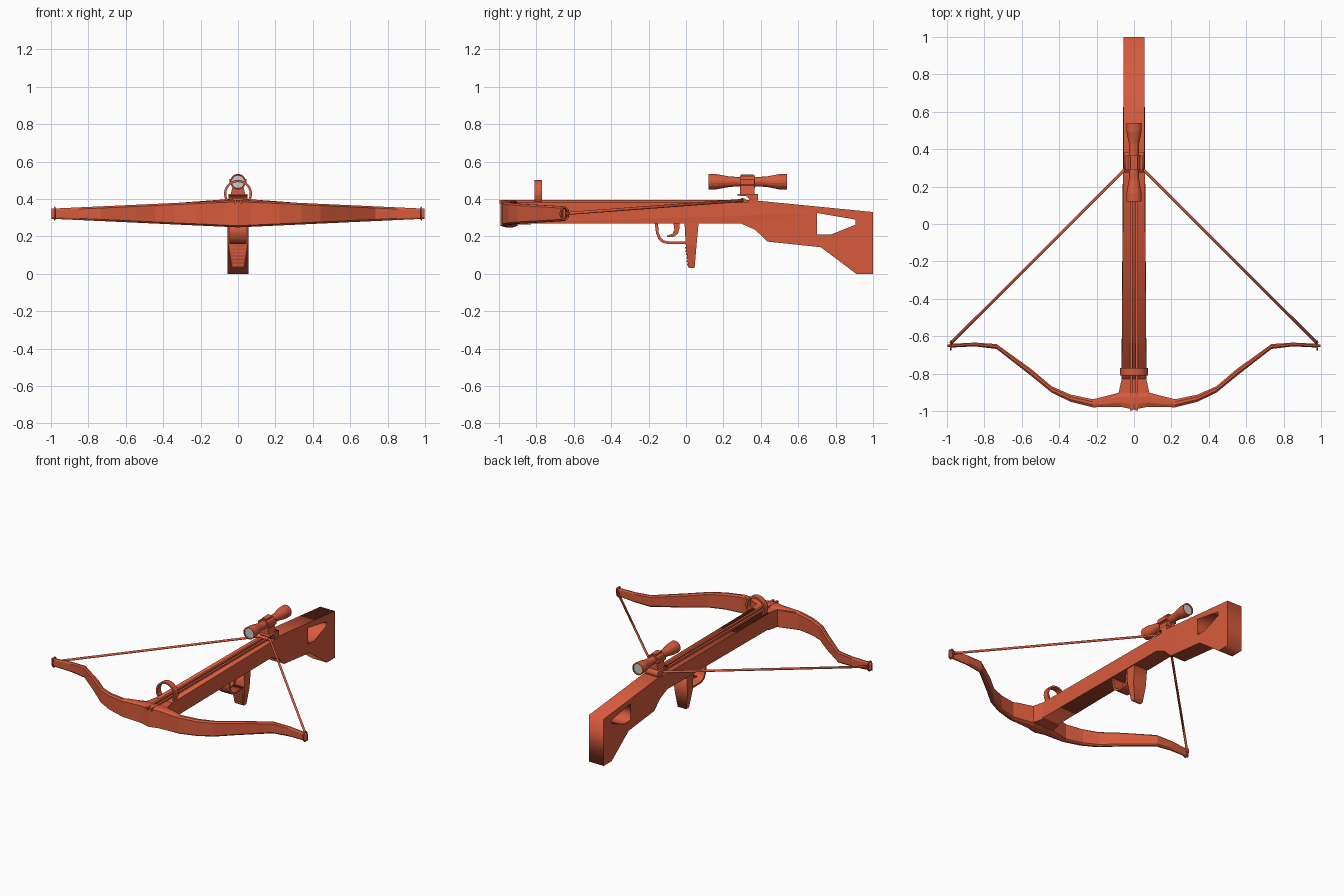
import bpy, bmesh, math
from mathutils import Matrix, Vector

if "Cube" in bpy.data.objects:
    bpy.data.objects.remove(bpy.data.objects["Cube"])

red = bpy.data.materials.new("painted_red")
red.diffuse_color = (0.68, 0.105, 0.045, 1)
red.use_nodes = True
red.node_tree.nodes["Principled BSDF"].inputs["Base Color"].default_value = red.diffuse_color
AXES = Matrix(((0, 0, 1), (1, 0, 0), (0, 1, 0)))   # (y, z, x) -> (x, y, z)


def finish(name, bm, mat=red):
    bmesh.ops.remove_doubles(bm, verts=bm.verts, dist=1e-5)
    bmesh.ops.recalc_face_normals(bm, faces=bm.faces)
    me = bpy.data.meshes.new(name)
    bm.to_mesh(me)
    bm.free()
    if mat:
        me.materials.append(mat)
    ob = bpy.data.objects.new(name, me)
    bpy.context.collection.objects.link(ob)
    return ob


def from_curve(cu):
    tmp = bpy.data.objects.new("tmp", cu)
    bpy.context.collection.objects.link(tmp)
    bpy.context.view_layer.update()
    me = bpy.data.meshes.new_from_object(tmp.evaluated_get(bpy.context.evaluated_depsgraph_get()))
    bpy.data.objects.remove(tmp)
    bm = bmesh.new()
    bm.from_mesh(me)
    bpy.data.meshes.remove(me)
    return bm


def plate(name, loops, half, width=None):
    """Side profiles (y, z), extra loops are holes; width(y, z) rescales x."""
    cu = bpy.data.curves.new(name, 'CURVE')
    cu.dimensions, cu.fill_mode, cu.extrude = '2D', 'BOTH', half
    for pts in loops:
        sp = cu.splines.new('POLY')
        sp.points.add(len(pts) - 1)
        for p, (y, z) in zip(sp.points, pts):
            p.co = (y, z, 0, 1)
        sp.use_cyclic_u = True
    bm = from_curve(cu)
    for v in bm.verts:
        v.co = AXES @ v.co
        if width:
            v.co.x *= width(v.co.y, v.co.z) / half
    return finish(name, bm)


def tube(name, pts, r):
    cu = bpy.data.curves.new(name, 'CURVE')
    cu.dimensions, cu.bevel_depth, cu.bevel_resolution = '3D', r, 2
    cu.use_fill_caps = True
    sp = cu.splines.new('POLY')
    sp.points.add(len(pts) - 1)
    for p, c in zip(sp.points, pts):
        p.co = (*c, 1)
    return finish(name, from_curve(cu))


def box(name, x, y, z):
    bm = bmesh.new()
    bmesh.ops.create_cube(bm, size=1)
    for v in bm.verts:
        v.co = Vector([a + (b - a) * (c + .5) for (a, b), c in zip((x, y, z), v.co)])
    return finish(name, bm)


def loft(name, rings, closed=False):
    bm = bmesh.new()
    rows = [[bm.verts.new(c) for c in ring] for ring in rings]
    n = len(rows[0])
    for a, b in zip(rows, rows[1:] + (rows[:1] if closed else [])):
        for i in range(n):
            j = (i + 1) % n
            bm.faces.new((a[i], a[j], b[j], b[i]))
    if not closed:
        bm.faces.new(rows[0])
        bm.faces.new(rows[-1])
    return finish(name, bm)


def circle_y(y, r, z, n=16):
    return [(r * math.cos(2 * math.pi * (i + .5) / n), y,
             z + r * math.sin(2 * math.pi * (i + .5) / n)) for i in range(n)]


# Stock with thumb hole, wider toward the bow
outline = [(-.975, .27), (.29, .27), (.37, .235), (.435, .172), (.72, .142), (.91, 0), (1, 0),
           (1, .33), (.39, .39), (.34, .382), (-.975, .382)]
hole = [(.70, .325), (.905, .29), (.905, .262), (.775, .21), (.70, .21)]
plate("stock", [outline, hole], .057,
      lambda y, z: .057 if y > .3 else .057 + (.3 - y) * .0085)

# Rails either side of the bolt groove
for s, side in ((-1, "left"), (1, "right")):
    box("bolt_rail_" + side, sorted((s * .007, s * .022)), (-.998, .36), (.375, .394))

# Bow: chamfered section swept along a recurve, x / front y / back y
half_bow = [(.07, -.978, -.90), (.22, -.98, -.937), (.34, -.95, -.912), (.44, -.902, -.868),
            (.55, -.812, -.775), (.735, -.668, -.642), (.85, -.654, -.634), (.97, -.66, -.64),
            (.998, -.658, -.645)]


def bow_ring(x, yf, yb):
    h = .073 - .046 * abs(x)
    c, k = .009, (yb - yf) * .3
    return [(x, y, .321 + z) for y, z in
            ((yf, -h + c), (yf + k, -h), (yb - k, -h), (yb, -h + c),
             (yb, h - c), (yb - k, h), (yf + k, h), (yf, h - c))]


loft("bow", [bow_ring(-x, a, b) for x, a, b in reversed(half_bow)]
     + [bow_ring(0, -.992, -.90)] + [bow_ring(*p) for p in half_bow])

# Flared block joining the bow and the stock
riser = [(.066, -.83), (.083, -.905), (.2, -.94), (.07, -.97)]
riser += [(-x, y) for x, y in reversed(riser)]
loft("bow_riser", [[(x, y, z) for x, y in riser] for z in (.262, .384)])

# String and its tip loops
tube("bowstring", [(-.982, -.64, .322), (-.04, .30, .392), (.04, .30, .392), (.982, -.64, .322)], .008)
for s, side in ((-1, "left"), (1, "right")):
    tube("string_loop_" + side, [(s * .98, -.638 + .022 * math.cos(a) - .012, .322 + .034 * math.sin(a))
                                 for a in [i * math.pi / 5 for i in range(11)]], .005)

# Front sight arch
rings = []
for i in range(17):
    a = math.radians(-35 + i * 250 / 16)
    rings.append([(r * math.cos(a), y, .427 + r * math.sin(a))
                  for r, y in ((.075, -.81), (.075, -.77), (.063, -.77), (.063, -.81))])
loft("front_sight_arch", rings)

# Scope tube with recessed ends
Z = .492
loft("scope_body", [circle_y(y, r, Z) for y, r in
                    ((.13, .034), (.12, .036), (.12, .042), (.165, .041), (.235, .028), (.29, .026),
                     (.37, .026), (.43, .028), (.495, .041), (.54, .042), (.54, .036), (.53, .034))])
for name, y in (("front_lens", .126), ("rear_lens", .534)):
    bm = bmesh.new()
    bm.faces.new([bm.verts.new(c) for c in circle_y(y, .0355, Z)])
    ob = finish(name, bm, None)
    if name == "front_lens" and ob.data.polygons[0].normal.y > 0 or \
       name == "rear_lens" and ob.data.polygons[0].normal.y < 0:
        ob.data.flip_normals()

# Scope mount: clamp, turrets, pedestal, base over the string latch
loft("scope_clamp", [circle_y(y, .035, Z) for y in (.288, .368)])
box("scope_clamp_bolts", (-.045, .045), (.29, .367), (.478, .506))
box("scope_top_cap", (-.018, .018), (.295, .362), (.50, .531))
loft("scope_pedestal", [[(sx * w, y, z) for sx, y in ((-1, .29), (1, .29), (1, .367), (-1, .367))]
                        for w, z in ((.04, .42), (.026, .48))])
plate("latch_housing", [[(.275, .427), (.275, .418), (.325, .414), (.338, .40), (.332, .38),
                         (.385, .38), (.385, .427)]], .052)
plate("string_latch", [[(.285, .385), (.285, .398), (.30, .406), (.315, .402), (.325, .385)]], .03)

# Grip with finger ridges
plate("grip", [[(-.008, .275), (-.002, .16), (.012, .036), (.02, .03), (.046, .03), (.056, .15),
                (.068, .275)]], .05, lambda y, z: .033 + min(z - .03, .13) * .15)
for i in range(6):
    z = .045 + i * .018
    w = .026 + (z - .03) * .13
    y = .012 - (z - .036) * .113
    box("grip_ridge_%d" % (i + 1), (-w, w), (y - .005, y + .01), (z, z + .009))

# Trigger guard and trigger
outer = [(-.168, .272), (-.16, .215), (-.147, .183), (-.125, .165), (-.095, .159), (.005, .159)]
inner = [(.005, .172), (-.09, .172), (-.118, .178), (-.135, .193), (-.146, .22), (-.15, .272)]
plate("trigger_guard", [outer + inner], .045)
plate("trigger", [[(-.068, .275), (-.062, .235), (-.072, .214), (-.102, .203), (-.10, .195),
                   (-.065, .198), (-.042, .215), (-.036, .24), (-.036, .275)]], .014)
